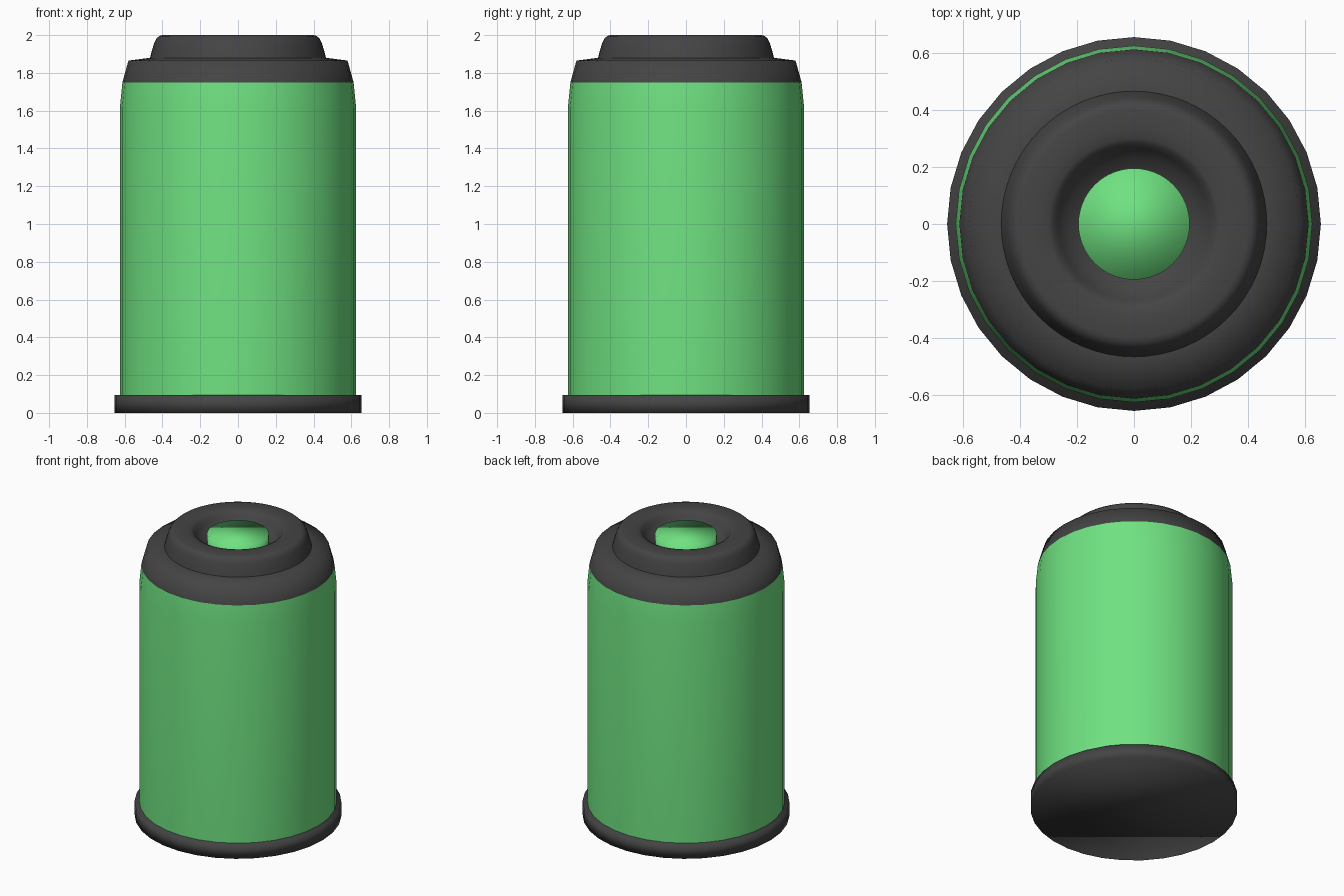
import bpy, bmesh, math

if "Cube" in bpy.data.objects:
    bpy.data.objects.remove(bpy.data.objects["Cube"])


def material(name, color):
    m = bpy.data.materials.new(name)
    m.diffuse_color = color
    m.use_nodes = True
    m.node_tree.nodes["Principled BSDF"].inputs["Base Color"].default_value = m.diffuse_color
    return m


GREEN = material("green", (0.16, 0.76, 0.22, 1))
DARK = material("dark", (0.058, 0.058, 0.058, 1))


def lathe(name, profile, mat, sides=32, cap_bottom=False, cap_top=False, sharp=None):
    """Turn (radius, z) points around the z axis, bottom/outside first."""
    bm = bmesh.new()
    rings = []
    for r, z in profile:
        rings.append([bm.verts.new((r * math.cos(2 * math.pi * i / sides),
                                    r * math.sin(2 * math.pi * i / sides), z))
                      for i in range(sides)])
    for a, b in zip(rings, rings[1:]):
        for i in range(sides):
            j = (i + 1) % sides
            bm.faces.new((a[i], a[j], b[j], b[i]))
    if cap_bottom:
        bm.faces.new(rings[0][::-1])
    if cap_top:
        bm.faces.new(rings[-1])
    mesh = bpy.data.meshes.new(name)
    bm.to_mesh(mesh)
    bm.free()
    mesh.materials.append(mat)
    ob = bpy.data.objects.new(name, mesh)
    bpy.context.collection.objects.link(ob)
    for p in mesh.polygons:
        p.use_smooth = True
    if sharp:
        bpy.ops.object.select_all(action='DESELECT')
        ob.select_set(True)
        bpy.context.view_layer.objects.active = ob
        bpy.ops.object.shade_smooth_by_angle(angle=math.radians(sharp))
    return ob


# Flat foot disc
lathe("base", [(0.655, 0), (0.655, 0.095)], DARK, cap_bottom=True, cap_top=True)

# Main can with a slightly tapered shoulder
lathe("body", [(0.625, 0.095), (0.625, 1.62), (0.612, 1.75)], GREEN)

# Sloped shoulder cap
lathe("shoulder_cap", [(0.612, 1.75), (0.58, 1.865), (0.465, 1.88), (0.2, 1.885)], DARK)

# Rounded raised collar with a dished centre
lathe("collar", [(0.468, 1.87), (0.458, 1.91), (0.443, 1.96), (0.432, 1.982),
                 (0.418, 1.995), (0.40, 2.0), (0.34, 2.0), (0.30, 1.997),
                 (0.283, 1.988), (0.265, 1.96), (0.235, 1.92), (0.19, 1.895)],
      DARK, sides=64)

# Push button in the collar
lathe("button", [(0.195, 1.88), (0.195, 1.97)], GREEN, sides=64, cap_top=True)
